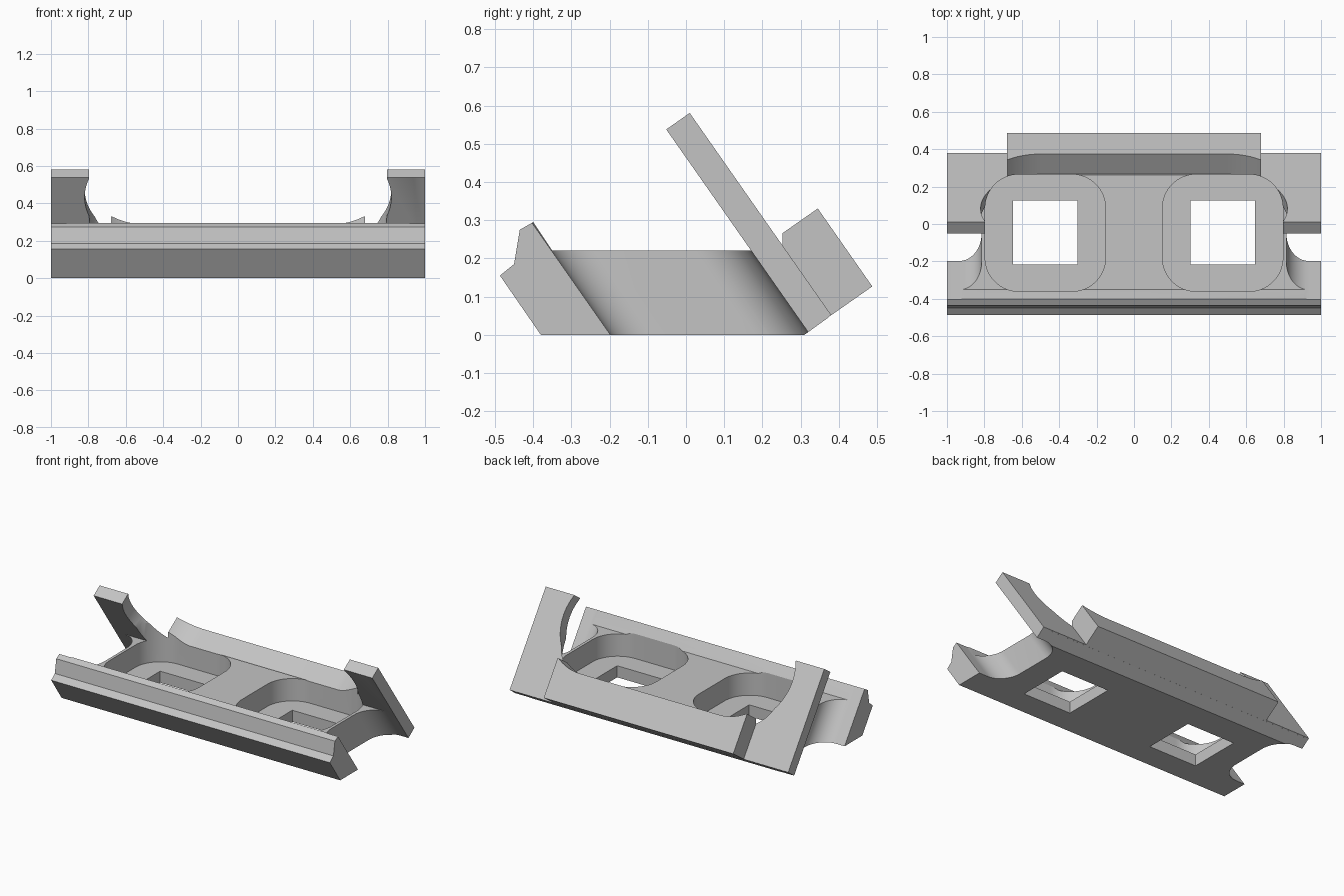
import bpy, bmesh
from math import cos, sin, pi, radians
from mathutils import Vector

old = bpy.data.objects.get("Cube")
if old:
    bpy.data.objects.remove(old, do_unlink=True)

grey = bpy.data.materials.new("plain_grey")
grey.use_nodes = True
COLOUR = (0.55, 0.55, 0.55, 1)
grey.diffuse_color = COLOUR
grey.node_tree.nodes["Principled BSDF"].inputs["Base Color"].default_value = COLOUR

# Leaning frame: N points out of the tilted back plate, U runs up along it
TILT = radians(35)
N = Vector((0, cos(TILT), sin(TILT)))
U = Vector((0, -sin(TILT), cos(TILT)))
X, Y, Z = Vector((1, 0, 0)), Vector((0, 1, 0)), Vector((0, 0, 1))


def prism(name, outline, a, b, along, start, end):
    """Extrude a 2D outline, laid out on axes a and b, from start to end."""
    bm = bmesh.new()
    face = bm.faces.new([bm.verts.new(a * p + b * q + along * start) for p, q in outline])
    ext = bmesh.ops.extrude_face_region(bm, geom=[face])
    moved = [v for v in ext["geom"] if isinstance(v, bmesh.types.BMVert)]
    bmesh.ops.translate(bm, verts=moved, vec=along * (end - start))
    bmesh.ops.recalc_face_normals(bm, faces=bm.faces)
    mesh = bpy.data.meshes.new(name)
    bm.to_mesh(mesh)
    bm.free()
    obj = bpy.data.objects.new(name, mesh)
    bpy.context.collection.objects.link(obj)
    mesh.materials.append(grey)
    return obj


def rounded(x0, x1, y0, y1, r, steps=16):
    """Rectangle with rounded corners."""
    corners = [(x1 - r, y1 - r), (x0 + r, y1 - r), (x0 + r, y0 + r), (x1 - r, y0 + r)]
    return [(cx + r * cos(pi / 2 * (k + i / steps)), cy + r * sin(pi / 2 * (k + i / steps)))
            for k, (cx, cy) in enumerate(corners) for i in range(steps + 1)]


def rect(x0, x1, y0, y1):
    return [(x0, y0), (x1, y0), (x1, y1), (x0, y1)]


def combine(target, tool, operation):
    """Apply a boolean and discard the tool."""
    mod = target.modifiers.new(operation, "BOOLEAN")
    mod.operation, mod.solver, mod.object = operation, "EXACT", tool
    bpy.ops.object.select_all(action="DESELECT")
    bpy.context.view_layer.objects.active = target
    target.select_set(True)
    bpy.ops.object.modifier_apply(modifier=mod.name)
    bpy.data.objects.remove(tool, do_unlink=True)


# Base with the grooved front lip
side = [(-0.38, 0), (0.31, 0), (0.375, 0.047), (0.262, 0.22), (-0.35, 0.22),
        (-0.40, 0.295), (-0.435, 0.275), (-0.45, 0.185), (-0.487, 0.155)]
frame = prism("switch_holder", side, Y, Z, X, -1, 1)

# Tilted back plate with a thick middle block
back = prism("back_plate", rect(0.266, 0.341, -0.176, 0.47), N, U, X, -1, 1)
block = prism("back_block", rect(0.30, 0.472, -0.176, 0.073), N, U, X, -0.68, 0.68)
combine(back, block, "UNION")

# Wide round-ended opening through the plate and the block
opening = rounded(-0.82, 0.82, 0.022, 0.662, 0.3199, 28)
combine(back, prism("opening_cutter", opening, X, U, N, 0.1, 0.7), "DIFFERENCE")
combine(frame, back, "UNION")

# Pockets, square holes and end slots on both sides
for s in (-1, 1):
    c = s * 0.474
    pocket = rounded(c - 0.322, c + 0.322, -0.36, 0.265, 0.18)
    combine(frame, prism("pocket_cutter", pocket, X, Y, Z, 0.075, 0.7), "DIFFERENCE")
    hole = rect(c - 0.172, c + 0.172, -0.217, 0.125)
    combine(frame, prism("hole_cutter", hole, X, Y, Z, -0.1, 0.3), "DIFFERENCE")
    slot = rounded(s * 1.24 - 0.425, s * 1.24 + 0.425, -0.162, 0.266, 0.12)
    combine(frame, prism("slot_cutter", slot, X, N, U, -0.6, 0.7), "DIFFERENCE")

bpy.ops.object.select_all(action="DESELECT")
frame.select_set(True)
bpy.context.view_layer.objects.active = frame
bpy.ops.object.shade_smooth_by_angle(angle=radians(25))
